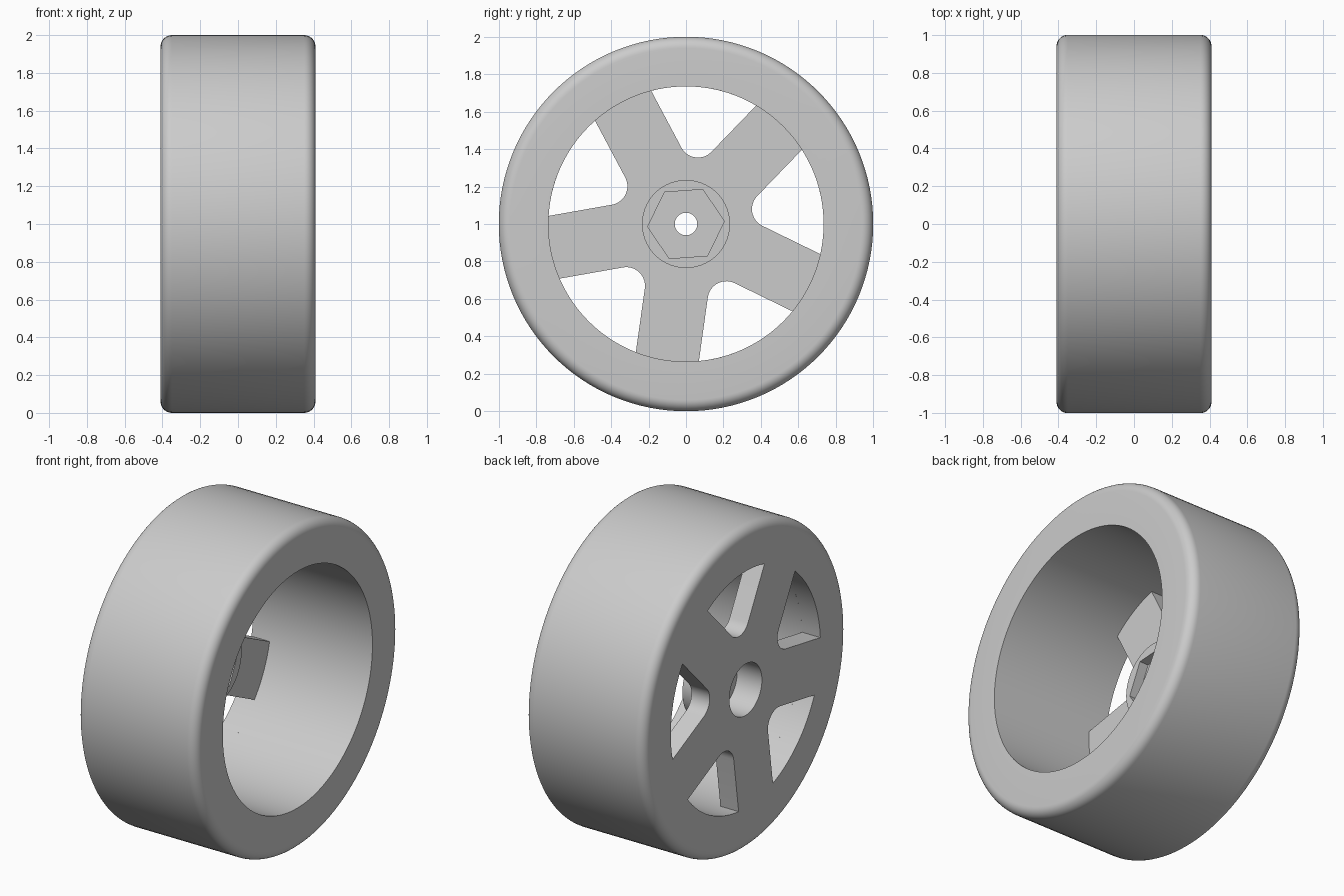
import bpy, bmesh
from math import sin, cos, asin, radians, pi
from mathutils import Matrix

cube = bpy.data.objects.get("Cube")
if cube:
    bpy.data.objects.remove(cube, do_unlink=True)

SEG = 128
HALF_W = 0.41        # half width of the wheel
ROUND = 0.06         # tread shoulder rounding
R_IN = 0.735         # inner wall of the rim
WEB_BACK = -0.285    # inner side of the spoked plate
HUB_FRONT = -0.14    # end of the hub boss
BORE = 0.16
AXIS_Z = 1.0

grey = bpy.data.materials.new("light grey")
grey.use_nodes = True
grey.diffuse_color = (0.6, 0.6, 0.6, 1)
grey.node_tree.nodes["Principled BSDF"].inputs["Base Color"].default_value = (0.6, 0.6, 0.6, 1)


def arc(radius, start, end, n, cx=0.0, cy=0.0):
    """Points on an arc, angles in degrees, both ends included."""
    angles = [radians(start + (end - start) * i / n) for i in range(n + 1)]
    return [(cx + radius * cos(a), cy + radius * sin(a)) for a in angles]


def circle(radius, n=SEG, start=0):
    return arc(radius, start, start + 360, n)[:-1]


def finish(name, bm):
    """Weld, orient and smooth a part, then place it on the ground."""
    bmesh.ops.remove_doubles(bm, verts=bm.verts, dist=1e-5)
    bmesh.ops.recalc_face_normals(bm, faces=bm.faces)
    mesh = bpy.data.meshes.new(name)
    bm.to_mesh(mesh)
    bm.free()
    mesh.materials.append(grey)
    ob = bpy.data.objects.new(name, mesh)
    ob.location.z = AXIS_Z
    bpy.context.collection.objects.link(ob)
    bpy.ops.object.select_all(action='DESELECT')
    ob.select_set(True)
    bpy.context.view_layer.objects.active = ob
    bpy.ops.object.shade_smooth_by_angle(angle=radians(30))
    return ob


def plate(name, outlines, x0, x1):
    """Flat plate across the axle: first outline is the edge, the rest are holes."""
    curve = bpy.data.curves.new(name + "_outline", 'CURVE')
    curve.dimensions = '2D'
    curve.fill_mode = 'BOTH'
    curve.extrude = (x1 - x0) / 2
    for points in outlines:
        spline = curve.splines.new('POLY')
        spline.points.add(len(points) - 1)
        for p, (u, v) in zip(spline.points, points):
            p.co = (u, v, 0, 1)
        spline.use_cyclic_u = True
    temp = bpy.data.objects.new(name + "_outline", curve)
    bpy.context.collection.objects.link(temp)
    graph = bpy.context.evaluated_depsgraph_get()
    mesh = bpy.data.meshes.new_from_object(temp.evaluated_get(graph))
    # outline axes become y and z, thickness runs along x
    turn = Matrix(((0, 0, 1, 0), (1, 0, 0, 0), (0, 1, 0, 0), (0, 0, 0, 1)))
    mesh.transform(Matrix.Translation(((x0 + x1) / 2, 0, 0)) @ turn)
    bm = bmesh.new()
    bm.from_mesh(mesh)
    bpy.data.objects.remove(temp, do_unlink=True)
    bpy.data.curves.remove(curve)
    bpy.data.meshes.remove(mesh)
    return finish(name, bm)


def lathe(name, profile):
    """Closed (x, radius) profile turned around the axle."""
    bm = bmesh.new()
    rings = []
    for i in range(SEG):
        a = 2 * pi * i / SEG
        rings.append([bm.verts.new((x, r * cos(a), r * sin(a))) for x, r in profile])
    n = len(profile)
    for i in range(SEG):
        a, b = rings[i], rings[(i + 1) % SEG]
        for j in range(n):
            k = (j + 1) % n
            bm.faces.new((a[j], a[k], b[k], b[j]))
    return finish(name, bm)


def window(direction, half_spoke=0.17, fillet=0.1):
    """Opening between two parallel-sided spokes, rounded towards the hub."""
    half = 36
    span = half - asin(half_spoke / R_IN) * 180 / pi
    d = (half_spoke + fillet) / sin(radians(half))
    cx, cy = d * cos(radians(direction)), d * sin(radians(direction))
    outer = arc(R_IN, direction - span, direction + span, 18)
    inner = arc(fillet, direction + half + 90, direction + 270 - half, 14, cx, cy)
    return outer + inner


# Tyre and rim: deep barrel with rounded shoulders
edge = HALF_W - ROUND
shoulder_r = 1 - ROUND
tyre = [(WEB_BACK, R_IN), (HALF_W, R_IN)]
tyre += arc(ROUND, 0, 90, 8, edge, shoulder_r)
tyre += arc(ROUND, 90, 180, 8, -edge, shoulder_r)
lathe("tyre_rim", tyre)

# Spoked plate, flush with one side of the wheel
windows = [window(46 + 36 + 72 * i) for i in range(5)]
plate("spoke_plate", [circle(shoulder_r), circle(BORE)] + windows, -HALF_W, WEB_BACK)

# Hub boss with hexagonal socket, and the stepped floor inside it
plate("hub_boss", [circle(0.235), circle(0.205, 6, 4)], WEB_BACK, HUB_FRONT)
plate("hub_sleeve", [circle(0.22), circle(BORE)], WEB_BACK, -0.24)
plate("axle_hole_floor", [circle(0.22), circle(0.06)], -0.24, -0.2)
